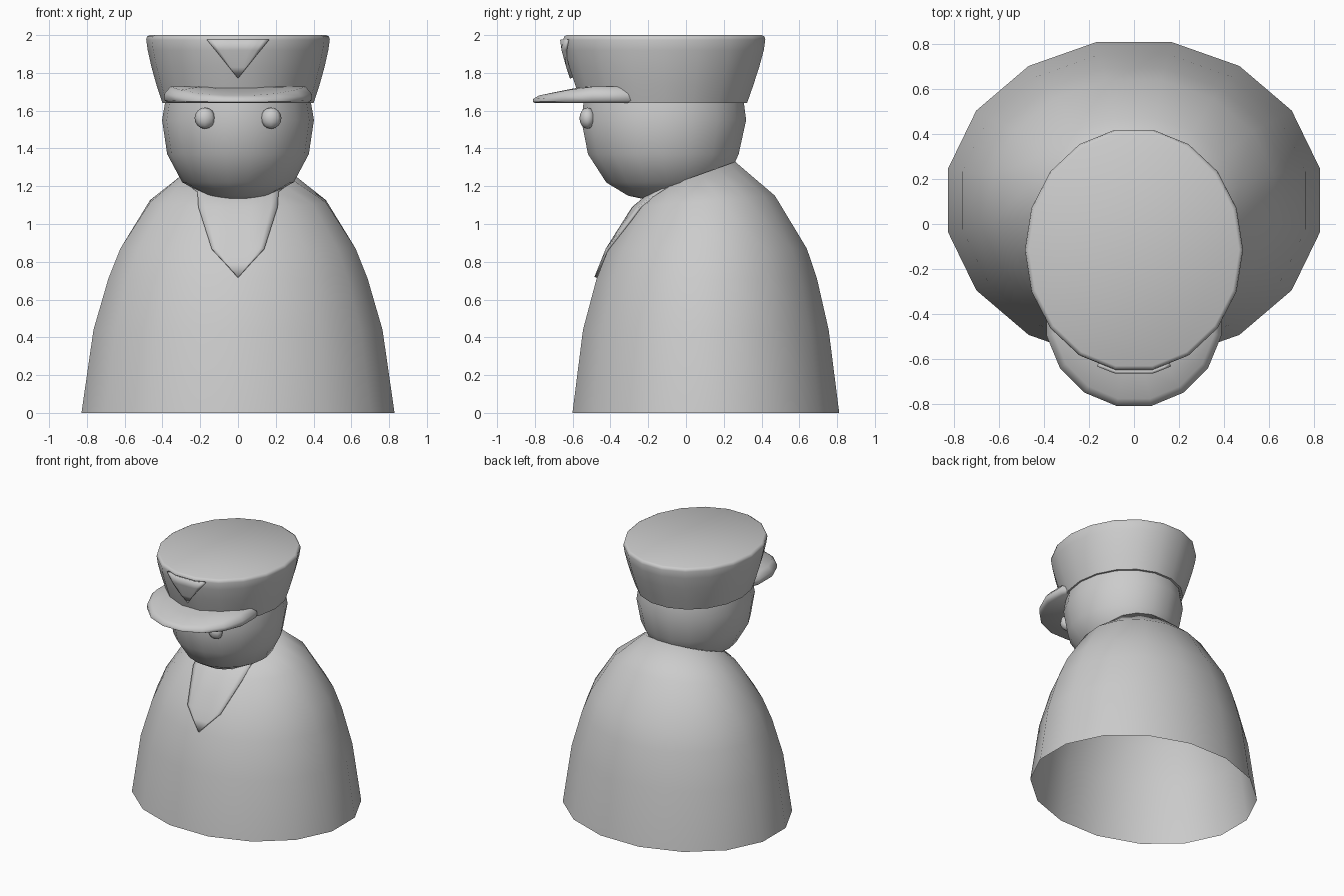
import bpy, bmesh
from math import sin, cos, pi, radians
from mathutils import Vector
from mathutils.bvhtree import BVHTree

if "Cube" in bpy.data.objects:
    bpy.data.objects.remove(bpy.data.objects["Cube"])


def finish(name, bm, angle=40):
    bmesh.ops.remove_doubles(bm, verts=bm.verts, dist=1e-5)
    bmesh.ops.recalc_face_normals(bm, faces=bm.faces)
    me = bpy.data.meshes.new(name)
    bm.to_mesh(me)
    bm.free()
    ob = bpy.data.objects.new(name, me)
    bpy.context.collection.objects.link(ob)
    bpy.ops.object.select_all(action='DESELECT')
    ob.select_set(True)
    bpy.context.view_layer.objects.active = ob
    bpy.ops.object.shade_smooth_by_angle(angle=radians(angle))
    return ob


def loft(name, sides, rings, bottom=True, top=True, angle=40, zfunc=None):
    """Stack of ellipses: (centre y, radius x, radius y, z, tilt)."""
    bm = bmesh.new()
    loops = []
    for cy, rx, ry, z, tilt in rings:
        loop = []
        for i in range(sides):
            a = 2 * pi * (i + 0.5) / sides
            dy = ry * cos(a)
            zz = z + tilt * dy
            if zfunc:
                zz = zfunc(cy + dy, zz)
            loop.append(bm.verts.new((rx * sin(a), cy + dy, zz)))
        loops.append(loop)
    for a, b in zip(loops, loops[1:]):
        for i in range(sides):
            j = (i + 1) % sides
            bm.faces.new((a[i], a[j], b[j], b[i]))
    if bottom:
        bm.faces.new(loops[0][::-1])
    if top:
        bm.faces.new(loops[-1])
    return finish(name, bm, angle)


def patch(name, target, rows, gap, cols=12):
    """Thin plate laid over the front of target; rows are (z, half width)."""
    tb = bmesh.new()
    tb.from_mesh(target.data)
    tree = BVHTree.FromBMesh(tb)
    bm = bmesh.new()
    grid = []
    for z, w in rows:
        row = []
        for i in range(cols + 1):
            x = w * (2 * i / cols - 1)
            hit = tree.ray_cast(Vector((x, -3, z)), Vector((0, 1, 0)))[0]
            row.append(bm.verts.new((x, (hit.y if hit else 0) - gap, z)))
        grid.append(row)
    for a, b in zip(grid, grid[1:]):
        for i in range(cols):
            bm.faces.new((a[i], a[i + 1], b[i + 1], b[i]))
    tb.free()
    ob = finish(name, bm)
    mod = ob.modifiers.new("thickness", 'SOLIDIFY')
    mod.thickness = gap
    mod.offset = -1
    return ob


# Cloaked body, open underneath, leaning neckline
body = loft("body", 16, [
    (0.105, 0.845, 0.72, 0.0, 0), (0.105, 0.78, 0.663, 0.44, 0),
    (0.11, 0.70, 0.595, 0.71, 0), (0.115, 0.635, 0.535, 0.87, 0),
    (0.10, 0.475, 0.378, 1.12, 0.08), (0.04, 0.295, 0.225, 1.25, 0.36)],
    bottom=False, angle=60)

# Shirt front showing in the neckline
patch("shirt_front", body, [
    (0.72, 0), (0.795, 0.07), (0.87, 0.14), (0.98, 0.175), (1.09, 0.21),
    (1.175, 0.215), (1.205, 0.25), (1.24, 0.285)], 0.015)

# Head
loft("head", 18, [
    (-0.12, 0.10, 0.12, 1.135, 0), (-0.12, 0.16, 0.19, 1.15, 0),
    (-0.105, 0.295, 0.322, 1.22, 0), (-0.12, 0.375, 0.405, 1.37, 0),
    (-0.118, 0.402, 0.443, 1.55, 0), (-0.118, 0.385, 0.43, 1.65, 0)], angle=60)

# Flared cap with a rounded top rim
cap = loft("cap", 18, [
    (-0.115, 0.40, 0.445, 1.64, 0), (-0.115, 0.43, 0.477, 1.73, 0),
    (-0.115, 0.458, 0.51, 1.83, 0), (-0.115, 0.478, 0.535, 1.92, 0),
    (-0.115, 0.486, 0.543, 1.975, 0), (-0.115, 0.482, 0.539, 1.992, 0),
    (-0.115, 0.468, 0.525, 2.0, 0)], angle=50)


# Visor, sloping down towards the front
def visor_slope(y, z):
    t = min(max((y + 0.80) / 0.27, 0), 1)
    return 1.64 + (z - 1.64) * (0.42 + 0.58 * t)


loft("visor", 16, [
    (-0.42, 0.375, 0.385, 1.64, 0), (-0.42, 0.397, 0.398, 1.655, 0),
    (-0.42, 0.397, 0.398, 1.69, 0), (-0.42, 0.365, 0.365, 1.727, 0),
    (-0.42, 0.24, 0.24, 1.73, 0), (-0.42, 0.12, 0.12, 1.73, 0)],
    angle=60, zfunc=visor_slope)

# Triangular cap badge
patch("cap_badge", cap, [
    (1.77, 0), (1.83, 0.048), (1.92, 0.12), (1.975, 0.165)], 0.017)

# Eyes
for side, tag in ((-1, "right"), (1, "left")):
    bm = bmesh.new()
    bmesh.ops.create_uvsphere(bm, u_segments=8, v_segments=8, radius=1)
    for v in bm.verts:
        v.co = Vector((side * 0.175 + v.co.x * 0.055,
                       -0.522 + v.co.y * 0.042, 1.56 + v.co.z * 0.056))
    finish("eye_" + tag, bm, 60)
